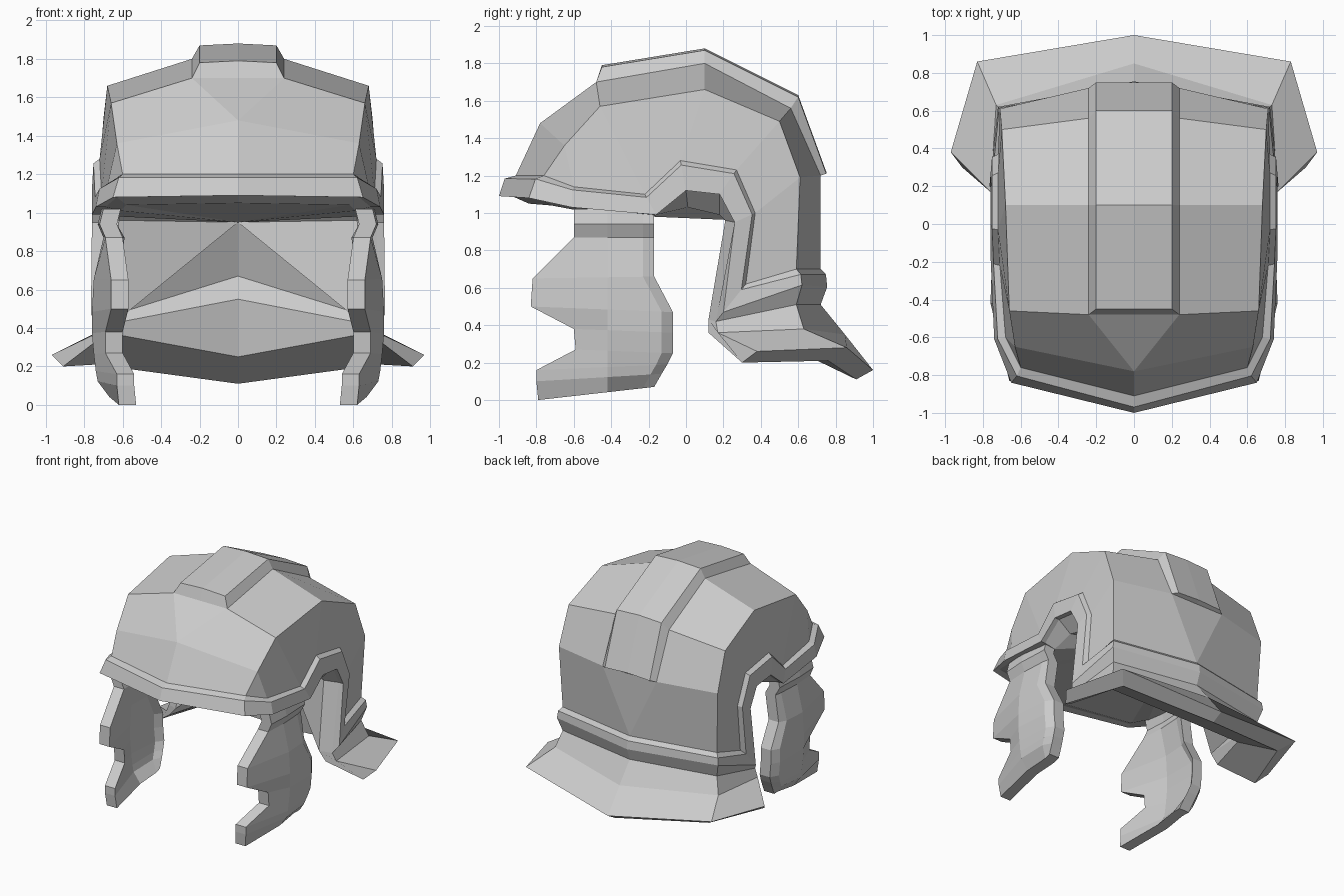
import bpy, bmesh
from mathutils import Vector

cube = bpy.data.objects.get("Cube")
if cube:
    bpy.data.objects.remove(cube, do_unlink=True)

# One plain metal colour
metal = bpy.data.materials.new("grey_metal")
metal.use_nodes = True
grey = (.6, .6, .6, 1)
metal.diffuse_color = grey
metal.node_tree.nodes["Principled BSDF"].inputs["Base Color"].default_value = grey


def build(name, verts, faces, centre=(0, 0, 0)):
    """Half mesh, wound away from centre and mirrored in x."""
    bm = bmesh.new()
    bv = [bm.verts.new(v) for v in verts]
    for f in faces:
        bm.faces.new([bv[i] for i in f])
    bmesh.ops.recalc_face_normals(bm, faces=bm.faces[:])
    away = sum(f.normal.dot(f.calc_center_median() - Vector(centre)) * f.calc_area()
               for f in bm.faces)
    if away < 0:
        bmesh.ops.reverse_faces(bm, faces=bm.faces[:])
    mesh = bpy.data.meshes.new(name)
    bm.to_mesh(mesh)
    bm.free()
    mesh.materials.append(metal)
    obj = bpy.data.objects.new(name, mesh)
    bpy.context.collection.objects.link(obj)
    mirror = obj.modifiers.new("Mirror", "MIRROR")
    mirror.merge_threshold = .001


def grid_faces(rows, cols, closed=False):
    """Quads between rows of points; closed joins the last column to the first."""
    return [(r * cols + c, r * cols + (c + 1) % cols,
             (r + 1) * cols + (c + 1) % cols, (r + 1) * cols + c)
            for r in range(rows - 1) for c in range(cols if closed else cols - 1)]


# Named points of the half dome: c centre line, r ridge, k shoulder,
# t band top, b outer rim, i inner rim
P = {"apex": (0, .52, .95)}
centre_line = [(-.91, 1.2), (-.78, 1.48), (-.48, 1.7), (.1, 1.8), (.56, 1.56), (.72, 1.2), (.72, .7)]
for i, (y, z) in enumerate(centre_line):
    P[f"c{i}"] = (0, y, z)
    if 2 <= i <= 5:
        P[f"r{i}"] = (.24, y, z)
shoulder = [(.6, -.76, 1.2), (.63, -.65, 1.36), (.66, -.46, 1.57), (.68, .1, 1.66),
            (.7, .5, 1.49), (.71, .61, 1.19), (.69, .59, .7)]
band_top = [(.68, -.6, 1.14), (.71, -.22, 1.1), (.72, -.03, 1.28),
            (.72, .27, 1.23), (.72, .37, 1), (.71, .32, .62)]
rim = [(0, -.93, 1.09), (.63, -.79, 1.08), (.69, -.6, 1.03), (.72, -.16, .99), (.72, 0, 1.12),
       (.72, .18, 1.1), (.72, .26, .95), (.73, .16, .42), (.69, .59, .51), (0, .72, .51)]
inner_rim = [(0, -.84, 1.05), (.58, -.72, 1.04), (.61, -.56, 1.01), (.62, -.17, .98), (.62, .01, 1.03),
             (.62, .18, .99), (.62, .21, .96), (.64, .12, .43), (.61, .5, .48), (0, .63, .67)]
for letter, first, points in (("k", 0, shoulder), ("t", 1, band_top),
                              ("b", 0, rim), ("i", 0, inner_rim)):
    for i, p in enumerate(points, first):
        P[f"{letter}{i}"] = p

# Dome: front, crown and back panels, side wall, rim and the lining inside
panels = ["c0 c1 k1 k0", "c1 c2 r2", "c1 r2 k2 k1", "c5 r5 c6", "r5 k5 k6 c6", "k0 k1 t1"]
for i in range(2, 5):
    panels += [f"c{i} r{i} r{i+1} c{i+1}", f"r{i} k{i} k{i+1} r{i+1}"]
panels += [f"k{i} k{i+1} t{i+1} t{i}" for i in range(1, 6)]
top_names = ["c0", "k0"] + [f"t{i}" for i in range(1, 7)] + ["k6", "c6"]
for i in range(9):
    panels += [f"{top_names[i]} {top_names[i+1]} b{i+1} b{i}",
               f"b{i} b{i+1} i{i+1} i{i}", f"i{i} i{i+1} apex"]
names = list(P)
build("dome", [P[n] for n in names], [[names.index(n) for n in p.split()] for p in panels])

# Raised band following the rim and the ear arch
outward = [(0, -.07), (.02, -.05), (.05, -.01)] + [(.04, 0)] * 5 + [(.03, .03), (0, .035)]
drop = [1] * 7 + [.75, .45, .5]
rows = [[], [], [], []]
for name, low, (ox, oy), d in zip(top_names, rim, outward, drop):
    top, low, out = Vector(P[name]), Vector(low), Vector((ox, oy, 0))
    rows[0].append(top)
    rows[1].append(top.lerp(low, .15) + out * .8)
    rows[2].append(top.lerp(low, d) + out)
    rows[3].append(low)
build("rim_band", sum(rows, []), grid_faces(4, 10), centre=(0, 0, 1))

# Raised crest plate over the crown
crest_top = [(-.45, 1.79), (.1, 1.88), (.6, 1.63), (.75, 1.22)]
verts = []
for (by, bz), (ty, tz) in zip(centre_line[2:6], crest_top):
    verts += [(0, ty, tz), (.2, ty, tz - .01), (.24, by, bz), (0, by, bz)]
build("crest_plate", verts, grid_faces(4, 4) + [(0, 1, 2, 3), (12, 13, 14, 15)], centre=(0, 0, 1))

# Flared neck guard: sections at centre, corner and side, each running
# top inside, flare line, outer edge, lower outer edge, lower inside, upper inside
neck = [(0, .72, .51), (0, .85, .35), (0, 1, .16), (0, .91, .11), (0, .62, .25), (0, .58, .55),
        (.69, .59, .51), (.73, .63, .38), (.83, .86, .28), (.74, .76, .21), (.6, .47, .36), (.62, .45, .43),
        (.73, .16, .42), (.76, .17, .36), (.97, .38, .26), (.91, .3, .2), (.7, .12, .36), (.64, .12, .43)]
build("neck_guard", neck, grid_faces(3, 6, closed=True) + [range(12, 18)])

# Ledge between the lining and the neck guard
ledge = inner_rim[:6:-1] + neck[5::6]
build("inner_ledge", ledge, grid_faces(2, 3), centre=(0, 1, 0))

# Cheek guards: front z, back z, front y, back y, then x at front, middle and back
cheek_rows = [
    (1.02, 1.02, -.6, -.17, .7, .71, .7),
    (.94, .94, -.6, -.17, .72, .73, .72),
    (.87, .87, -.6, -.17, .69, .7, .68),
    (.65, .66, -.82, -.17, .66, .75, .71),
    (.5, .47, -.83, -.07, .66, .76, .71),
    (.38, .36, -.6, -.07, .69, .76, .71),
    (.27, .25, -.59, -.07, .69, .75, .7),
    (.16, .19, -.8, -.1, .63, .74, .69),
    (.1, .14, -.8, -.13, .63, .73, .68),
    (0, .07, -.79, -.17, .62, .67, .67),
]
outer = []
for zf, zb, yf, yb, xf, xm, xb in cheek_rows:
    for y, x in ((yf, xf), (-.42, xm), (yb - .06, xm - .01), (yb, xb)):
        t = (y - yf) / (yb - yf)
        outer.append((x, y, zf + (zb - zf) * t))
# Each row is a closed loop: outer skin forward to back, inner skin back to forward
verts = []
for r in range(0, len(outer), 4):
    skin = outer[r:r + 4]
    verts += skin + [(x - .09, y, z) for x, y, z in reversed(skin)]
last = len(verts)
build("cheek_guards", verts, grid_faces(len(cheek_rows), 8, closed=True)
      + [range(8), range(last - 8, last)], centre=(.7, -.4, .5))
